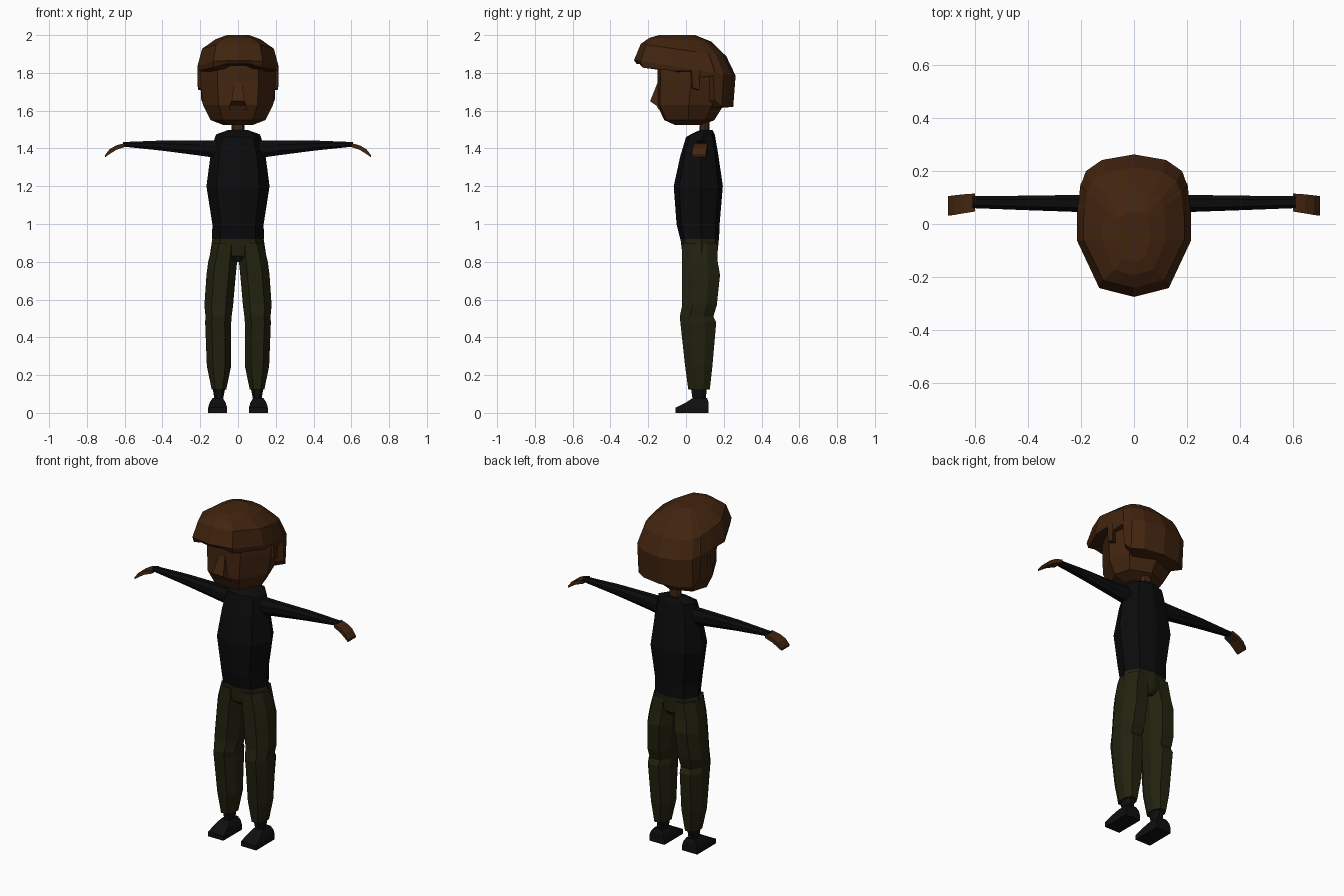
import bpy, bmesh


def material(name, rgb):
    m = bpy.data.materials.new(name)
    m.diffuse_color = (*rgb, 1)
    return m


SKIN = material("brown skin", (0.056, 0.0185, 0.0050))
HAIR = material("brown hair", (0.053, 0.0175, 0.0048))
SHIRT = material("black shirt", (0.0034, 0.0034, 0.0037))
TROUSERS = material("olive trousers", (0.0160, 0.0160, 0.0050))
SHOES = material("black shoes", (0.0046, 0.0046, 0.0046))


def loft(name, rings, mat, side=1, cap_start=True, cap_end=True):
    """Skin a list of equal-length closed rings; side=-1 mirrors in x."""
    bm = bmesh.new()
    rows = [[bm.verts.new((x * side, y, z)) for x, y, z in r] for r in rings]
    n = len(rows[0])
    for a, b in zip(rows, rows[1:]):
        for i in range(n):
            j = (i + 1) % n
            bm.faces.new((a[i], a[j], b[j], b[i]))
    if cap_start:
        bm.faces.new(rows[0][::-1])
    if cap_end:
        bm.faces.new(rows[-1])
    bmesh.ops.recalc_face_normals(bm, faces=bm.faces)
    me = bpy.data.meshes.new(name)
    bm.to_mesh(me)
    bm.free()
    me.materials.append(mat)
    ob = bpy.data.objects.new(name, me)
    bpy.context.collection.objects.link(ob)
    return ob


def mirrored(half):
    """Complete a half outline that starts and ends on x = 0."""
    return half + [(-p[0], *p[1:]) for p in half[-2:0:-1]]


def section(shape, x0, x1, y0, y1, z):
    """Fit a unit outline (-1..1) into a box at height z."""
    cx, cy, rx, ry = (x0 + x1) / 2, (y0 + y1) / 2, (x1 - x0) / 2, (y1 - y0) / 2
    return [(cx + u * rx, cy + v * ry, z) for u, v in shape]


BODY = mirrored([(0, -1), (0.68, -0.78), (1, 0.1), (0.68, 0.82), (0, 1)])
SKULL = mirrored([(0, -1), (0.55, -0.92), (1, -0.05), (0.8, 0.65), (0, 1)])
LIMB = [(-0.5, -1), (0.5, -1), (1, -0.4), (1, 0.4), (0.5, 1), (-0.5, 1), (-1, 0.4), (-1, -0.4)]
BOX = [(-1, -1), (1, -1), (1, 1), (-1, 1)]


def body_part(name, shape, rows, mat):
    """Symmetric part from rows of (z, half width, front y, back y)."""
    return loft(name, [section(shape, -w, w, a, b, z) for z, w, a, b in rows], mat)


# Head, neck and nose
body_part("head", SKULL, [
    (1.525, 0.08, -0.06, 0.09), (1.55, 0.145, -0.115, 0.15), (1.63, 0.186, -0.153, 0.20),
    (1.76, 0.20, -0.15, 0.225), (1.84, 0.195, -0.15, 0.21), (1.92, 0.13, -0.11, 0.13)], SKIN)
body_part("neck", BODY, [(1.46, 0.036, 0.07, 0.125), (1.57, 0.034, 0.075, 0.125)], SKIN)
loft("nose", [section(BOX, -w, w, y, -0.12, z) for z, w, y in
              ((1.605, 0.05, -0.145), (1.625, 0.045, -0.155), (1.65, 0.035, -0.19),
               (1.75, 0.02, -0.15))], SKIN)

# Hair: stepped rim with sideburns and ear gaps, then shrinking rows to the crown
rim = mirrored([
    (0, -0.262, 1.848), (0.07, -0.245, 1.846), (0.13, -0.23, 1.828), (0.213, -0.06, 1.81),
    (0.213, 0.03, 1.81), (0.213, 0.035, 1.72), (0.21, 0.07, 1.71), (0.208, 0.075, 1.775),
    (0.20, 0.145, 1.785), (0.195, 0.15, 1.66), (0.18, 0.19, 1.62), (0.12, 0.23, 1.62),
    (0, 0.25, 1.62)])


def hair_row(rx, y0, y1, z, tilt):
    cy, ry = (y0 + y1) / 2, (y1 - y0) / 2
    return [(x / 0.213 * rx, cy + y / 0.257 * ry, z + tilt * y) for x, y, _ in rim]


loft("hair", [
    [(x * 0.5, y * 0.5, z - 0.01) for x, y, z in rim],
    rim,
    hair_row(0.215, -0.27, 0.27, 1.825, -0.16),
    hair_row(0.190, -0.235, 0.22, 1.92, -0.13),
    hair_row(0.120, -0.19, 0.14, 1.975, -0.04),
    hair_row(0.060, -0.14, 0.05, 2.0, 0)], HAIR, cap_start=False)

# Shirt body and hips
body_part("shirt", BODY, [
    (0.92, 0.137, -0.03, 0.175), (1.0, 0.136, -0.05, 0.178), (1.2, 0.167, -0.065, 0.195),
    (1.36, 0.146, -0.03, 0.172), (1.46, 0.122, 0.0, 0.155), (1.475, 0.115, 0.025, 0.152),
    (1.498, 0.05, 0.075, 0.14)], SHIRT)
body_part("hips", BODY, [
    (0.80, 0.10, 0.02, 0.14), (0.83, 0.150, -0.018, 0.165), (0.92, 0.136, -0.029, 0.174)], TROUSERS)

for side, label in ((1, "left"), (-1, "right")):
    # Sleeve and mitten hand, lofted along x
    sleeve = [(0.08, 0.04, 0.115, 1.345, 1.442), (0.20, 0.045, 0.11, 1.362, 1.442),
              (0.40, 0.052, 0.107, 1.388, 1.442), (0.61, 0.06, 0.105, 1.41, 1.434)]
    loft(label + "_sleeve", [[(x, y, z) for y, z, _ in section(LIMB, a, b, c, d, 0)]
                             for x, a, b, c, d in sleeve], SHIRT, side)
    hand = [(0.60, 0.047, 0.115, 1.408, 1.428), (0.645, 0.04, 0.112, 1.392, 1.416),
            (0.68, 0.034, 0.108, 1.37, 1.396), (0.703, 0.031, 0.105, 1.354, 1.366)]
    loft(label + "_hand", [[(x, y, z) for y, z, _ in section(BOX, a, b, c, d, 0)]
                           for x, a, b, c, d in hand], SKIN, side)

    # Trouser leg with a folded knee
    leg = [(0.90, 0.002, 0.132, -0.02, 0.165), (0.80, 0.005, 0.158, -0.02, 0.168),
           (0.73, 0.012, 0.167, -0.02, 0.18), (0.57, 0.026, 0.178, -0.02, 0.163),
           (0.51, 0.034, 0.172, -0.033, 0.145), (0.48, 0.036, 0.174, -0.03, 0.16),
           (0.25, 0.036, 0.165, -0.005, 0.14), (0.125, 0.062, 0.14, 0.012, 0.126)]
    loft(label + "_trouser_leg", [section(LIMB, a, b, c, d, z) for z, a, b, c, d in leg],
         TROUSERS, side)

    # Ankle and shoe
    ankle = [(0.14, 0.066, 0.136, 0.025, 0.11), (0.07, 0.08, 0.124, 0.035, 0.105)]
    loft(label + "_ankle", [section(LIMB, a, b, c, d, z) for z, a, b, c, d in ankle], SHOES, side)
    shoe = [(0.0, 0.058, 0.158, -0.055, 0.12), (0.028, 0.058, 0.158, -0.055, 0.12),
            (0.055, 0.066, 0.150, 0.0, 0.12), (0.078, 0.08, 0.135, 0.035, 0.112)]
    loft(label + "_shoe", [section(BOX, a, b, c, d, z) for z, a, b, c, d in shoe], SHOES, side)
